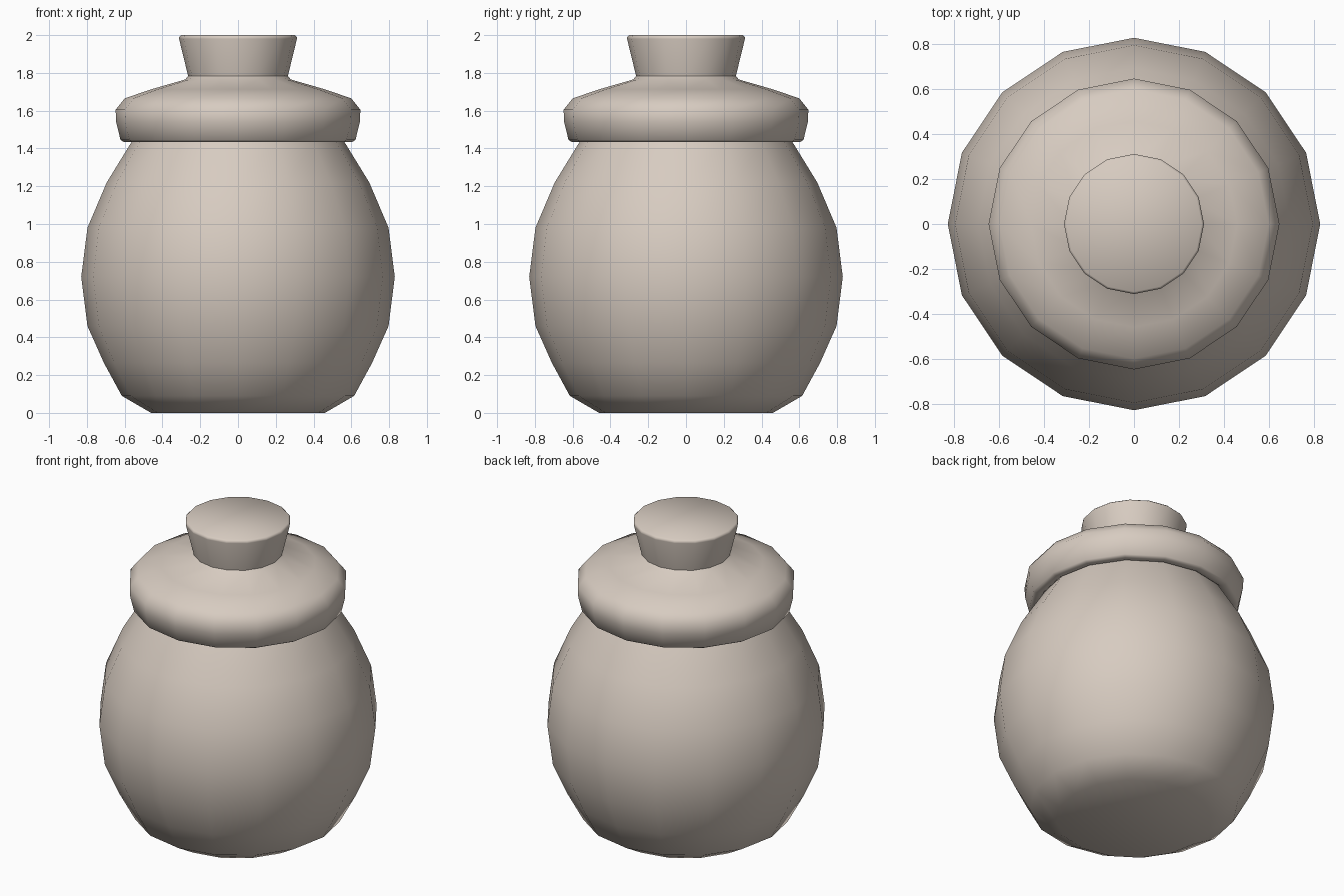
import bpy, bmesh, math

if "Cube" in bpy.data.objects:
    bpy.data.objects.remove(bpy.data.objects["Cube"])

SIDES = 16

clay = bpy.data.materials.new("warm_clay")
clay.diffuse_color = (0.68, 0.60, 0.53, 1)
clay.use_nodes = True
clay.node_tree.nodes["Principled BSDF"].inputs["Base Color"].default_value = clay.diffuse_color


def lathe(name, profile, angle):
    """Revolve (radius, z) points, bottom to top, and cap both ends."""
    bm = bmesh.new()
    rings = [[bm.verts.new((r * math.cos(2 * math.pi * i / SIDES),
                            r * math.sin(2 * math.pi * i / SIDES), z))
              for i in range(SIDES)] for r, z in profile]
    for low, high in zip(rings, rings[1:]):
        for i in range(SIDES):
            j = (i + 1) % SIDES
            bm.faces.new((low[i], low[j], high[j], high[i]))
    bm.faces.new(rings[0][::-1])
    bm.faces.new(rings[-1])
    mesh = bpy.data.meshes.new(name)
    bm.to_mesh(mesh)
    bm.free()
    mesh.materials.append(clay)
    ob = bpy.data.objects.new(name, mesh)
    bpy.context.collection.objects.link(ob)
    bpy.ops.object.select_all(action='DESELECT')
    ob.select_set(True)
    bpy.context.view_layer.objects.active = ob
    bpy.ops.object.shade_smooth_by_angle(angle=math.radians(angle))
    return ob


# Rounded pot with a flat base
lathe("jar_body", [(0.46, 0), (0.615, 0.09), (0.71, 0.265), (0.797, 0.46),
                   (0.83, 0.72), (0.797, 0.98), (0.695, 1.22),
                   (0.56, 1.44), (0.52, 1.50)], 60)

# Domed lid with a rounded rim
lathe("lid", [(0.54, 1.46), (0.57, 1.435), (0.605, 1.435), (0.622, 1.445),
              (0.645, 1.54), (0.648, 1.605), (0.60, 1.665), (0.46, 1.713),
              (0.28, 1.765), (0.262, 1.785), (0.25, 1.79)], 60)

# Flared knob
lathe("lid_knob", [(0.262, 1.775), (0.312, 1.98), (0.312, 1.99), (0.302, 2.0)], 50)
